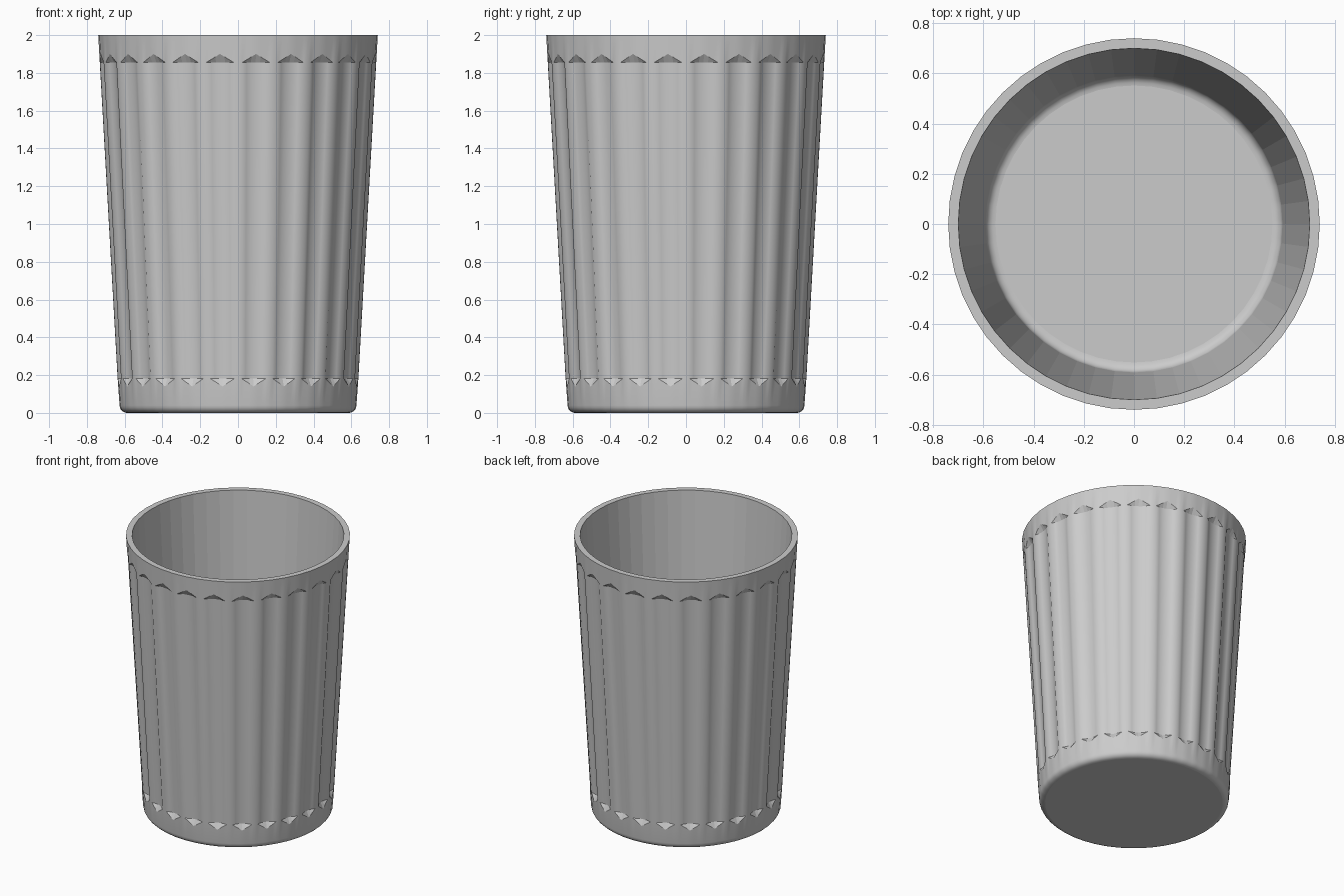
import bpy
import bmesh
from math import cos, sin, radians

cube = bpy.data.objects.get("Cube")
if cube:
    bpy.data.objects.remove(cube, do_unlink=True)

FLUTES = 24
PITCH = 360 / FLUTES
EDGE = 5.8            # half angle of one flute
DEPTH = 0.022         # flute depth at its middle
WALL = 0.04
OFFSETS = [-PITCH / 2] + [EDGE * i / 3 for i in range(-3, 4)]


def outer_radius(z):
    return 0.627 + 0.0565 * z


def facet(offset):
    """Keep plain rings as 48-sided polygons."""
    return cos(radians(3.75)) / cos(radians(abs(offset) - 3.75))


def plain(radius, z):
    return lambda t: (radius * facet(t), z)


def fluted(z):
    def point(t):
        dip = DEPTH * max(0, 1 - (t / EDGE) ** 2)
        return outer_radius(z) * facet(t) - dip, z
    return point


def flute_tip(tip, base):
    """Zigzag ring: pointed at flute centres, meeting the flute at its edges."""
    def point(t):
        z = tip + (base - tip) * min(1, abs(t) / EDGE)
        return outer_radius(z) * facet(t), z
    return point


def fillet(radius, z, size, start, end):
    """Rounded corner centred at (radius, z)."""
    steps = 5
    angles = [radians(start + (end - start) * i / steps) for i in range(steps + 1)]
    return [plain(radius + size * cos(a), z + size * sin(a)) for a in angles]


# Profile from the underside, up the fluted outside, over the rim, to the floor
rows = fillet(outer_radius(0) - 0.04, 0.04, 0.04, -90, 0)
first_tip = len(rows)
rows += [flute_tip(0.14, 0.182), fluted(0.182), fluted(1.855), flute_tip(1.90, 1.855),
         plain(outer_radius(2), 2)]
rim = len(rows)
rows += [plain(outer_radius(2) - WALL, 2)]
rows += fillet(outer_radius(0.08) - WALL - 0.04, 0.08, 0.04, 0, -90)
flat_rows = {first_tip, first_tip + 2, rim - 1, rim}

bm = bmesh.new()
rings = []
for row in rows:
    ring = []
    for k in range(FLUTES):
        for t in OFFSETS:
            a = radians((k + 0.5) * PITCH + t)
            r, z = row(t)
            ring.append(bm.verts.new((r * cos(a), r * sin(a), z)))
    rings.append(ring)

count = len(rings[0])
for j in range(len(rings) - 1):
    low, high = rings[j], rings[j + 1]
    for i in range(count):
        n = (i + 1) % count
        face = bm.faces.new((low[i], low[n], high[n], high[i]))
        face.smooth = j not in flat_rows
bm.faces.new(rings[0][::-1])       # underside
bm.faces.new(rings[-1])            # inner floor

bmesh.ops.remove_doubles(bm, verts=bm.verts, dist=0.0002)
bmesh.ops.recalc_face_normals(bm, faces=bm.faces)
for edge in bm.edges:
    edge.smooth = edge.calc_face_angle(0) < radians(32)

mesh = bpy.data.meshes.new("fluted_tumbler")
bm.to_mesh(mesh)
bm.free()
tumbler = bpy.data.objects.new("fluted_tumbler", mesh)
bpy.context.collection.objects.link(tumbler)

# Single plain grey
grey = bpy.data.materials.new("light_grey")
grey.use_nodes = True
colour = (0.6, 0.6, 0.6, 1)
grey.diffuse_color = colour
grey.node_tree.nodes["Principled BSDF"].inputs["Base Color"].default_value = colour
mesh.materials.append(grey)
